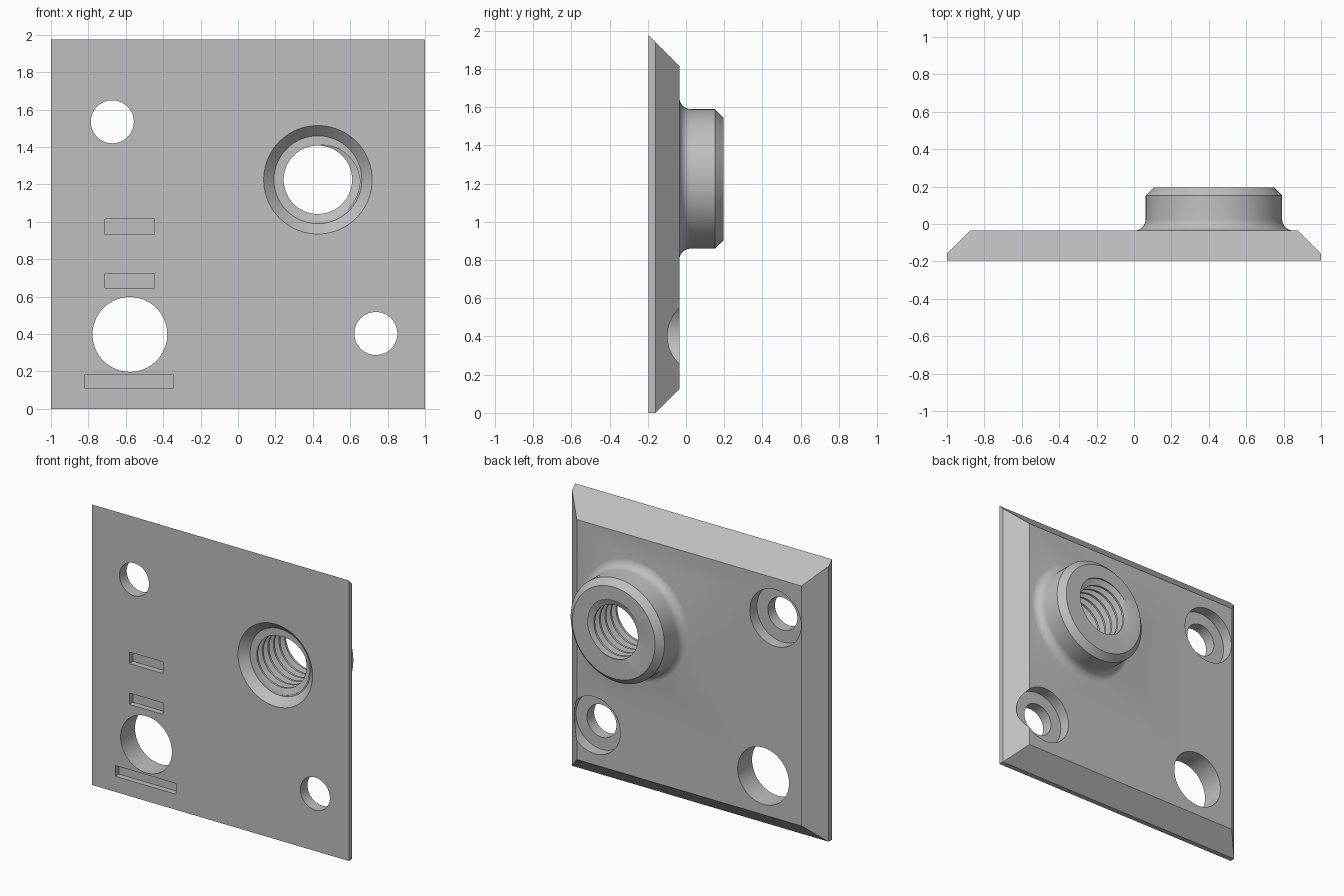
import bpy, bmesh, math
from mathutils import Vector

if "Cube" in bpy.data.objects:
    bpy.data.objects.remove(bpy.data.objects["Cube"])

FRONT, BACK, END = -0.195, -0.035, 0.195   # depth of the plate faces and boss end
HEIGHT, LIP = 1.975, 0.035
BOSS_X, BOSS_Z = 0.427, 1.225

grey = bpy.data.materials.new("plain grey")
grey.use_nodes = True
grey.diffuse_color = (0.52, 0.52, 0.52, 1)
grey.node_tree.nodes["Principled BSDF"].inputs["Base Color"].default_value = (0.52, 0.52, 0.52, 1)


def finish(name, bm):
    bmesh.ops.recalc_face_normals(bm, faces=bm.faces)
    mesh = bpy.data.meshes.new(name)
    bm.to_mesh(mesh)
    bm.free()
    mesh.materials.append(grey)
    obj = bpy.data.objects.new(name, mesh)
    bpy.context.collection.objects.link(obj)
    return obj


def lathe(name, x, z, rows, n=64):
    """Turn rows of (radius, y), or functions of the turn fraction, about a y axis."""
    bm = bmesh.new()
    grid = []
    for row in rows:
        ring = []
        for j in range(n + 1):
            r, y = row(j / n) if callable(row) else row
            a = 2 * math.pi * j / n
            ring.append(bm.verts.new((x + r * math.cos(a), y, z + r * math.sin(a))))
        grid.append(ring)
    for low, high in zip(grid, grid[1:]):
        for j in range(n):
            bm.faces.new((low[j], low[j + 1], high[j + 1], high[j]))
    bmesh.ops.remove_doubles(bm, verts=bm.verts, dist=0.00002)
    return finish(name, bm)


def drill(name, x, z, r, y0, y1):
    return lathe(name, x, z, [(0, y0), (r, y0), (r, y1), (0, y1)])


def box(name, x0, x1, z0, z1, y0, y1):
    bm = bmesh.new()
    bmesh.ops.create_cube(bm, size=1)
    for v in bm.verts:
        v.co = Vector(((x0 + x1) / 2 + v.co.x * (x1 - x0),
                       (y0 + y1) / 2 + v.co.y * (y1 - y0),
                       (z0 + z1) / 2 + v.co.z * (z1 - z0)))
    return finish(name, bm)


def combine(target, other, operation):
    mod = target.modifiers.new(operation.title(), 'BOOLEAN')
    mod.operation, mod.object, mod.solver = operation, other, 'EXACT'
    bpy.ops.object.select_all(action='DESELECT')
    bpy.context.view_layer.objects.active = target
    target.select_set(True)
    bpy.ops.object.modifier_apply(modifier=mod.name)
    bpy.data.objects.remove(other)


# Plate with sloping back edges; the top edge slopes to a knife edge
bm = bmesh.new()
slope = BACK - FRONT - LIP
for s in (-1, 1):
    for y, inset, low, high in ((FRONT, 0, 0, HEIGHT),
                                (FRONT + LIP, 0, 0, HEIGHT - LIP),
                                (BACK, slope, slope, HEIGHT - LIP - slope)):
        for z in (low, high):
            bm.verts.new((s * (1 - inset), y, z))
bmesh.ops.convex_hull(bm, input=bm.verts)
bmesh.ops.dissolve_limit(bm, angle_limit=0.02, verts=bm.verts, edges=bm.edges)
plate = finish("threaded_plate", bm)

# Round boss with a filleted root and chamfered end
R, F, C = 0.365, 0.06, 0.043
rows = [(0, BACK - 0.06), (R + F, BACK - 0.06), (R + F, BACK - 0.001)]
for i in range(1, 9):
    a = math.pi / 2 * i / 8
    rows.append((R + F - F * math.sin(a), BACK + F - F * math.cos(a)))
rows += [(R, END - C), (R - C, END), (0, END)]
combine(plate, lathe("boss", BOSS_X, BOSS_Z, rows, 96), 'UNION')

# Helical thread with a countersunk mouth
PITCH, START, STOP = 0.062, FRONT + 0.055, END + 0.06
TOOTH = (0.225, 0.225, 0.183, 0.183)


def thread_row(k):
    def point(t):
        y = min(max(START + (k / 4 + t) * PITCH, START), STOP)
        phase = ((y - START) / PITCH - t) * 4
        i = math.floor(phase + 1e-6)
        f = max(phase - i, 0)
        return TOOTH[i % 4] * (1 - f) + TOOTH[(i + 1) % 4] * f, y
    return point


count = math.ceil((STOP - START) / PITCH) * 4 + 1
rows = [(0, FRONT - 0.1), (0.39, FRONT - 0.1), (0.235, START)]
rows += [thread_row(k) for k in range(-4, count)] + [(0, STOP)]
combine(plate, lathe("thread_cutter", BOSS_X, BOSS_Z, rows, 72), 'DIFFERENCE')

# Two counterbored screw holes and one large plain hole
for x, z in ((-0.672, 1.535), (0.737, 0.403)):
    combine(plate, drill("screw_hole", x, z, 0.115, -0.4, 0.1), 'DIFFERENCE')
    combine(plate, drill("counterbore", x, z, 0.2, -0.115, 0.1), 'DIFFERENCE')
combine(plate, drill("large_hole", -0.578, 0.398, 0.2, -0.4, 0.1), 'DIFFERENCE')

# Shallow slots in the front face
for x0, x1, z0, z1 in ((-0.71, -0.447, 0.933, 1.014),
                       (-0.71, -0.447, 0.645, 0.725),
                       (-0.818, -0.348, 0.11, 0.185)):
    combine(plate, box("slot", x0, x1, z0, z1, FRONT - 0.1, FRONT + 0.04), 'DIFFERENCE')

plate.select_set(True)
bpy.context.view_layer.objects.active = plate
bpy.ops.object.shade_smooth_by_angle(angle=math.radians(25))
